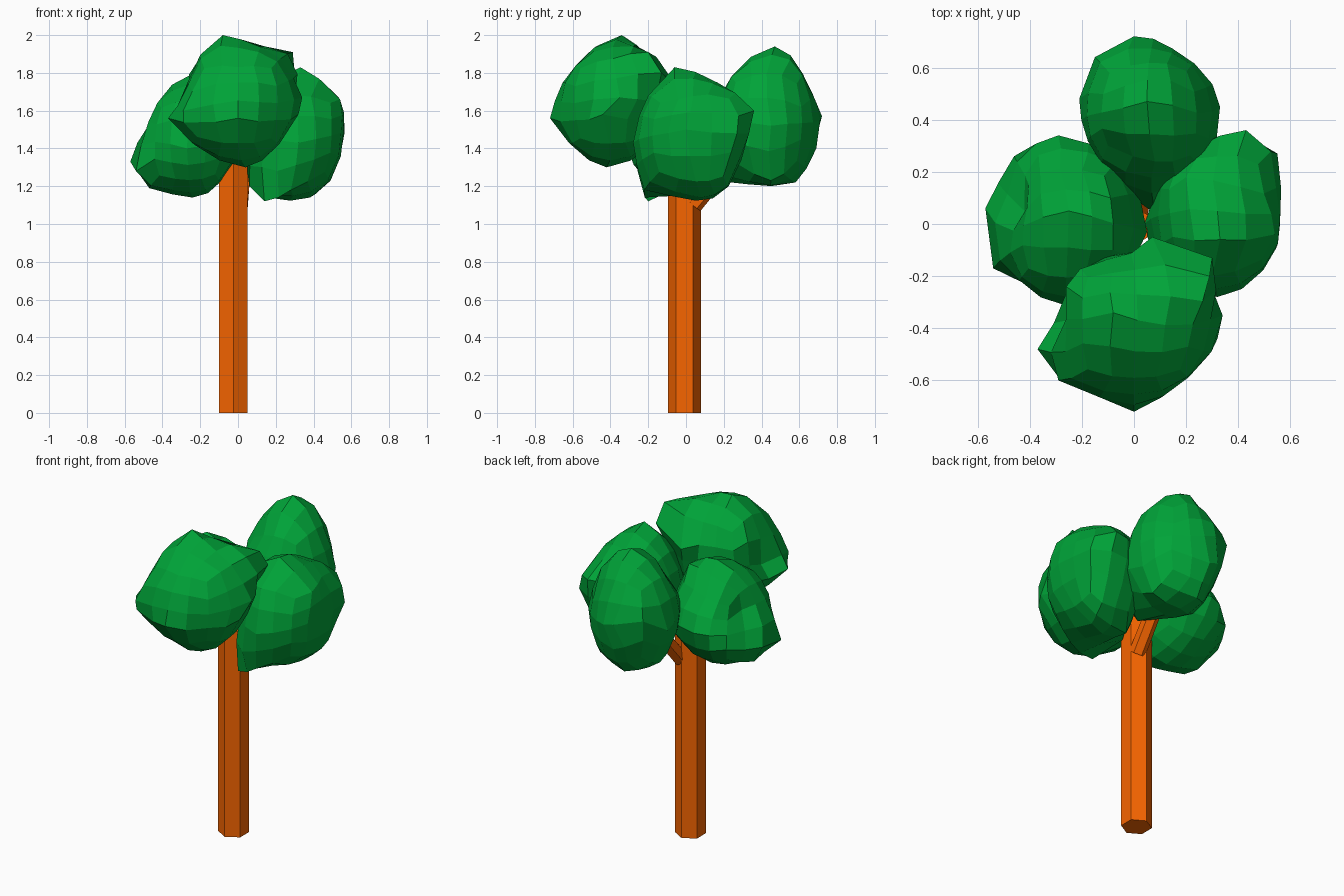
import bpy, bmesh, math
from mathutils import Vector


def material(name, color):
    m = bpy.data.materials.new(name)
    m.diffuse_color = color
    return m


BARK = material("bark", (0.93, 0.13, 0.0, 1))
LEAF = material("leaf", (0.0, 0.37, 0.04, 1))


def add_object(name, bm, mat):
    bmesh.ops.recalc_face_normals(bm, faces=bm.faces)
    me = bpy.data.meshes.new(name)
    bm.to_mesh(me)
    bm.free()
    me.materials.append(mat)
    ob = bpy.data.objects.new(name, me)
    bpy.context.collection.objects.link(ob)


def limb(name, start, end, r1, r2):
    """Six-sided limb between two points, corners facing +-y when upright."""
    a, b = Vector(start), Vector(end)
    rot = Vector((0, 0, 1)).rotation_difference(b - a)
    bm = bmesh.new()
    rings = []
    for p, r in ((a, r1), (b, r2)):
        rings.append([bm.verts.new(p + rot @ Vector((r * math.sin(i * math.pi / 3),
                                                     r * math.cos(i * math.pi / 3), 0)))
                      for i in range(6)])
    for i in range(6):
        j = (i + 1) % 6
        bm.faces.new((rings[0][i], rings[0][j], rings[1][j], rings[1][i]))
    bm.faces.new(rings[0])
    bm.faces.new(rings[1])
    add_object(name, bm, BARK)


def foliage(name, center, radii, pulls, power=2.2):
    """Low-poly, slightly boxy quad ball pulled out to a few corner points."""
    c = Vector(center)
    bm = bmesh.new()
    bmesh.ops.create_cube(bm, size=2)
    bmesh.ops.subdivide_edges(bm, edges=bm.edges[:], cuts=3, use_grid_fill=True)
    for v in bm.verts:
        n = Vector([math.tan(q * math.pi / 4) for q in v.co])
        n /= sum(abs(q) ** power for q in n) ** (1 / power)
        v.co = c + Vector([n[k] * radii[k] for k in range(3)])
    targets = []
    for p in map(Vector, pulls):
        near = max((v for v in bm.verts if v not in [t[1] for t in targets]),
                   key=lambda v: (v.co - c).normalized().dot((p - c).normalized()))
        targets.append((p, near))
    for _ in range(8):
        for p, near in targets:
            origin, move = near.co.copy(), p - near.co
            for v in bm.verts:
                v.co += move * math.exp(-((v.co - origin).length / 0.12) ** 2)
    add_object(name, bm, LEAF)


# Trunk and branch
limb("trunk", (-0.025, -0.008, 0), (-0.025, -0.008, 1.36), 0.088, 0.088)
limb("back_branch", (0.01, 0.04, 1.10), (0.04, 0.33, 1.45), 0.048, 0.045)

# Four leaf clumps
foliage("front_foliage", (0.0, -0.39, 1.64), (0.29, 0.28, 0.31), [
    (-0.08, -0.34, 2.0), (0.29, -0.20, 1.91), (0.30, -0.13, 1.80),
    (0.0, -0.72, 1.56), (-0.37, -0.48, 1.56), (0.34, -0.35, 1.67),
    (0.07, -0.05, 1.73), (0.04, -0.42, 1.30), (-0.26, -0.24, 1.79),
    (0.0, -0.59, 1.83), (-0.29, -0.60, 1.60), (0.20, -0.58, 1.55),
    (0.32, -0.44, 1.58), (-0.26, -0.37, 1.60)])
foliage("back_foliage", (0.06, 0.42, 1.55), (0.25, 0.26, 0.33), [
    (0.05, 0.47, 1.94), (0.0, 0.72, 1.57), (-0.15, 0.64, 1.60),
    (-0.21, 0.48, 1.50), (0.08, 0.04, 1.38), (0.30, 0.22, 1.45),
    (0.33, 0.45, 1.52), (0.02, 0.58, 1.22), (0.05, 0.33, 1.21),
    (0.08, 0.24, 1.78), (0.22, 0.61, 1.62), (0.24, 0.45, 1.23),
    (0.02, 0.69, 1.40), (-0.10, 0.40, 1.24), (0.10, 0.15, 1.23),
    (-0.10, 0.30, 1.70), (0.14, 0.55, 1.87)])
foliage("left_foliage", (-0.26, 0.0, 1.44), (0.24, 0.28, 0.28), [
    (-0.57, 0.06, 1.33), (-0.54, -0.17, 1.28), (-0.46, 0.26, 1.36),
    (-0.25, 0.05, 1.79), (-0.29, 0.34, 1.45), (-0.24, 0.0, 1.14),
    (-0.47, 0.0, 1.19), (-0.27, -0.31, 1.40), (-0.35, -0.26, 1.55),
    (0.05, -0.03, 1.43), (-0.06, 0.26, 1.45), (-0.09, 0.10, 1.74),
    (-0.42, 0.05, 1.52), (-0.10, -0.13, 1.23), (-0.36, 0.2, 1.60),
    (0.02, 0.12, 1.43), (0.0, -0.14, 1.43), (-0.08, -0.10, 1.69)])
foliage("right_foliage", (0.32, 0.03, 1.47), (0.24, 0.28, 0.31), [
    (0.33, -0.06, 1.83), (0.43, 0.36, 1.60), (0.55, 0.27, 1.48),
    (0.56, 0.0, 1.50), (0.54, -0.04, 1.66), (0.32, -0.28, 1.43),
    (0.14, -0.20, 1.12), (0.38, 0.08, 1.14), (0.04, 0.0, 1.35),
    (0.42, 0.22, 1.20), (0.20, 0.18, 1.72), (0.30, -0.20, 1.68),
    (0.06, -0.03, 1.20), (0.16, 0.12, 1.14), (0.28, -0.22, 1.18)])
